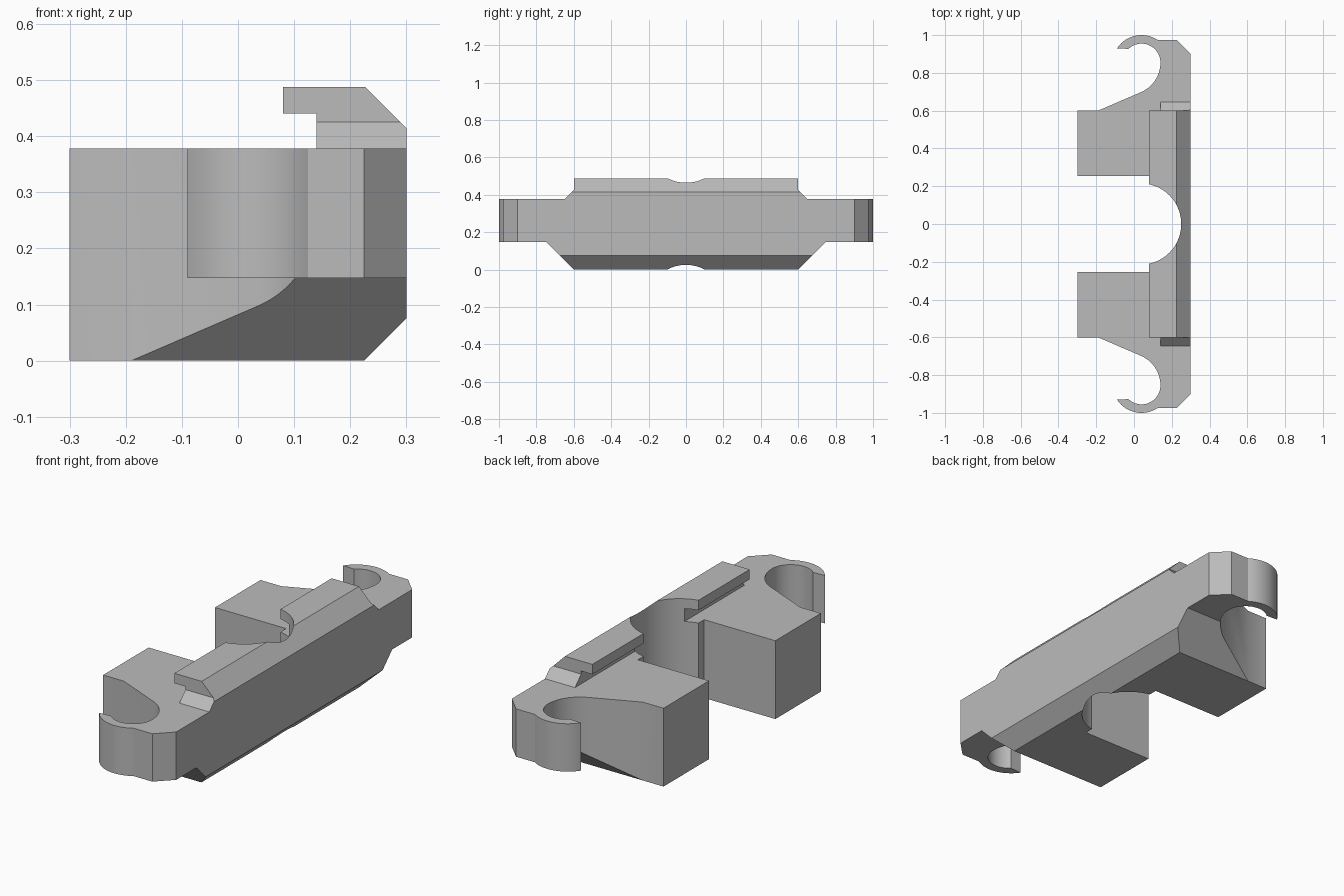
import bpy, bmesh
from math import cos, sin, radians
from mathutils import Vector

cube = bpy.data.objects.get("Cube")
if cube:
    bpy.data.objects.remove(cube, do_unlink=True)

grey = bpy.data.materials.new("mid_grey")
grey.use_nodes = True
COLOUR = (0.5, 0.5, 0.5, 1)
grey.diffuse_color = COLOUR
grey.node_tree.nodes["Principled BSDF"].inputs["Base Color"].default_value = COLOUR


def arc(cx, cy, r, start, end, steps):
    angles = [radians(start + (end - start) * i / steps) for i in range(steps + 1)]
    return [(cx + r * cos(a), cy + r * sin(a)) for a in angles]


def prism(name, points, place, low, high):
    """Extrude a flat profile; place(a, b, c) maps profile and depth to x, y, z."""
    bm = bmesh.new()
    base = bm.faces.new([bm.verts.new(place(a, b, low)) for a, b in points])
    new = bmesh.ops.extrude_face_region(bm, geom=[base])["geom"]
    shift = Vector(place(0, 0, high)) - Vector(place(0, 0, low))
    bmesh.ops.translate(bm, vec=shift,
                        verts=[g for g in new if isinstance(g, bmesh.types.BMVert)])
    bmesh.ops.recalc_face_normals(bm, faces=bm.faces)
    mesh = bpy.data.meshes.new(name)
    bm.to_mesh(mesh)
    bm.free()
    mesh.materials.append(grey)
    obj = bpy.data.objects.new(name, mesh)
    bpy.context.collection.objects.link(obj)
    return obj


# Plan outline: round centre notch, square block, curved throat, hook, corner
half = arc(0.035, 0, 0.215, 0, 77.9, 16)
half += [(0.08, 0.253), (-0.4, 0.253), (-0.4, 0.6), (-0.19, 0.6)]
half += arc(-0.031, 0.855, 0.171, -66.7, 0, 14)
half += arc(0.04, 0.855, 0.1, 0, 134, 20)[1:]
half += arc(0.04, 0.844, 0.156, 146.5, 57, 14)
half += [(0.225, 0.975), (0.4, 0.8)]
outline = half + [(x, -y) for x, y in reversed(half[1:])]
bracket = prism("clip_bracket", outline, lambda a, b, c: (a, b, c), -0.2, 0.7)

# Long side profile: raised rail and sloped underside
side = [(0.6, 0), (0.747, 0.147), (1.1, 0.147), (1.1, 0.378),
        (0.647, 0.378), (0.6, 0.425), (0.6, 0.6)]
side += [(-y, z) for y, z in reversed(side)]
side_helper = prism("side_profile", side, lambda a, b, c: (c, a, b), -0.6, 0.6)

# End profile: bevelled back and overhanging rail lip
end = [(-0.3, -0.075), (0.15, -0.075), (0.3, 0.075), (0.3, 0.414), (0.226, 0.488),
       (0.08, 0.488), (0.08, 0.44), (0.14, 0.44), (0.14, 0.378), (-0.3, 0.378)]
end_helper = prism("end_profile", end, lambda a, b, c: (a, c, b), -1.2, 1.2)

# Keep only what all three profiles share
bpy.ops.object.select_all(action="DESELECT")
bpy.context.view_layer.objects.active = bracket
bracket.select_set(True)
for helper in (side_helper, end_helper):
    helper.hide_render = True
    mod = bracket.modifiers.new("shape", "BOOLEAN")
    mod.operation = "INTERSECT"
    mod.solver = "EXACT"
    mod.object = helper
    bpy.ops.object.modifier_apply(modifier=mod.name)
    bpy.data.objects.remove(helper, do_unlink=True)

bpy.ops.object.shade_smooth_by_angle(angle=radians(25))
